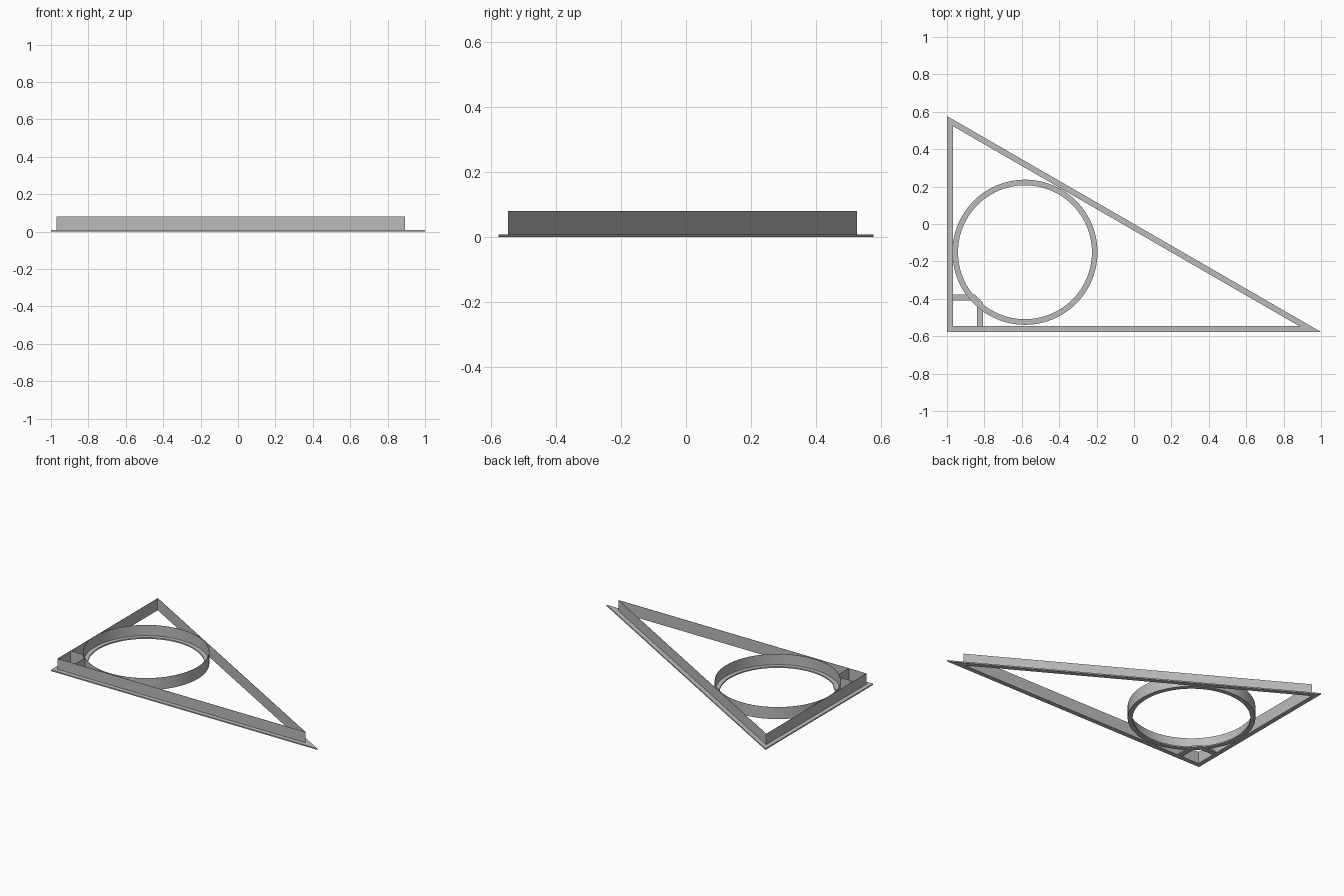
import bpy, bmesh, math

cube = bpy.data.objects.get("Cube")
if cube:
    bpy.data.objects.remove(cube, do_unlink=True)

HALF_Y = math.tan(math.radians(30))
FLANGE, TOP = 0.0085, 0.081       # flange thickness, wall height
WIDTH, SHEET = 0.03, 0.002        # flange width, wall thickness
CX, CY, R = -0.583, -0.151, 0.388  # round opening

grey = bpy.data.materials.new("plain grey")
grey.use_nodes = True
grey.diffuse_color = (0.5, 0.5, 0.5, 1)
grey.node_tree.nodes["Principled BSDF"].inputs["Base Color"].default_value = (0.5, 0.5, 0.5, 1)


def band(name, outer, inner, z0, z1, closed=True, smooth=False):
    """Solid strip between two matching outlines, from z0 up to z1."""
    bm = bmesh.new()
    rows = [[bm.verts.new((x, y, z)) for x, y in loop]
            for loop, z in ((outer, z0), (outer, z1), (inner, z1), (inner, z0))]
    n = len(outer)
    for i in range(n if closed else n - 1):
        j = (i + 1) % n
        for k in range(4):
            a, b = rows[k], rows[(k + 1) % 4]
            bm.faces.new((a[i], a[j], b[j], b[i]))
    if not closed:
        for i in (0, n - 1):
            bm.faces.new([row[i] for row in rows])
    bmesh.ops.recalc_face_normals(bm, faces=bm.faces)
    mesh = bpy.data.meshes.new(name)
    bm.to_mesh(mesh)
    bm.free()
    mesh.materials.append(grey)
    obj = bpy.data.objects.new(name, mesh)
    bpy.context.collection.objects.link(obj)
    if smooth:
        bpy.ops.object.select_all(action='DESELECT')
        obj.select_set(True)
        bpy.context.view_layer.objects.active = obj
        bpy.ops.object.shade_smooth_by_angle(angle=math.radians(30))
    return obj


def triangle(d):
    """Right triangle inset by d from the outer outline."""
    slope = HALF_Y
    shift = d * math.hypot(1, slope)
    x, y = -1 + d, -HALF_Y + d
    return [(x, y), ((-y - shift) / slope, y), (x, -slope * x - shift)]


def circle(r, n=96):
    return [(CX + r * math.cos(2 * math.pi * i / n),
             CY + r * math.sin(2 * math.pi * i / n)) for i in range(n)]


# Triangular frame: flat outer flange with an upright wall on its inner edge
band("triangle_flange", triangle(0), triangle(WIDTH), 0, FLANGE)
band("triangle_wall", triangle(WIDTH - SHEET / 2), triangle(WIDTH + SHEET / 2), 0, TOP)

# Ring: upright wall on the outside, flat flange on the inside
band("ring_flange", circle(R), circle(R - WIDTH), 0, FLANGE, smooth=True)
band("ring_wall", circle(R), circle(R - SHEET), 0, TOP, smooth=True)

# Corner cell: two walls that stop at the ring, and a chamfered flange
left, front = -1 + WIDTH, -HALF_Y + WIDTH
wx, wy = -0.84, -0.409
end_x = CX - math.sqrt(R ** 2 - (wy - CY) ** 2)
end_y = CY - math.sqrt(R ** 2 - (wx - CX) ** 2)
band("corner_wall_back", [(left, wy + SHEET), (end_x, wy + SHEET)],
     [(left, wy), (end_x, wy)], 0, TOP, closed=False)
band("corner_wall_side", [(wx + SHEET, front), (wx + SHEET, end_y)],
     [(wx, front), (wx, end_y)], 0, TOP, closed=False)
fx, fy, cut = wx + 0.033, wy + 0.033, 0.045
band("corner_flange",
     [(left, fy), (fx - cut, fy), (fx, fy - cut), (fx, front)],
     [(left, wy), (wx - 0.012, wy), (wx, wy - 0.012), (wx, front)],
     0, FLANGE, closed=False)
